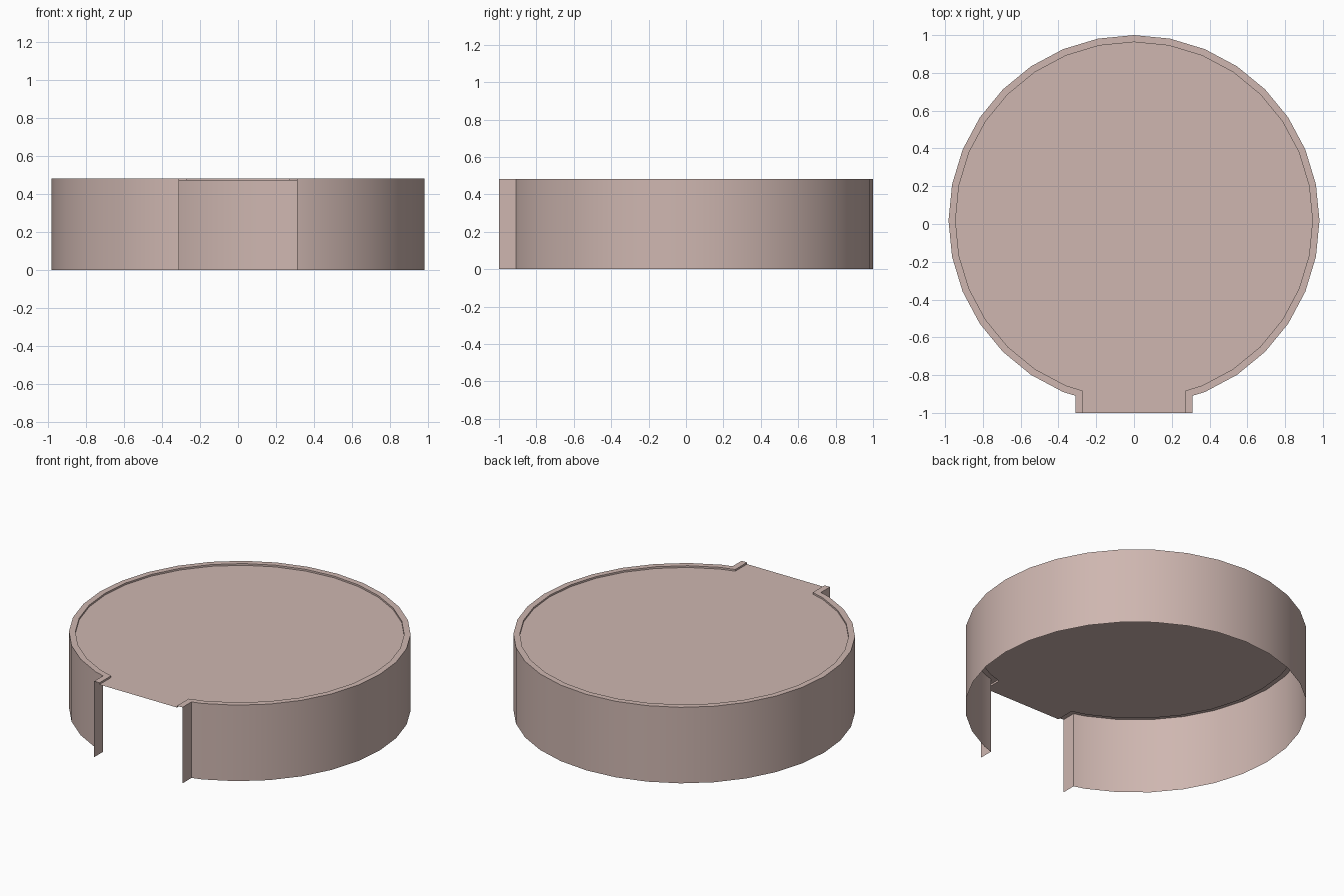
import bpy, bmesh, math

if "Cube" in bpy.data.objects:
    bpy.data.objects.remove(bpy.data.objects["Cube"])

TOP, FLOOR = 0.482, 0.471      # rim height, recessed panel height
CY, FRONT = 0.018, -1.0        # circle centre, front end of the opening
SEG = 32

mat = bpy.data.materials.new("dusty pink")
mat.diffuse_color = (0.62, 0.47, 0.435, 1)
mat.use_nodes = True
mat.node_tree.nodes["Principled BSDF"].inputs["Base Color"].default_value = mat.diffuse_color


def outline(r, half):
    """Open loop: right front corner, round the back, to the left front corner."""
    step = 2 * math.pi / SEG
    # circle points, measured from -y, leaving out those in the opening
    arc = [(r * math.sin(k * step), CY - r * math.cos(k * step)) for k in range(2, SEG - 1)]
    # where the jamb line cuts the facet beside the opening
    ax, ay = arc[0]
    bx, by = r * math.sin(step), CY - r * math.cos(step)
    y = ay + (by - ay) * (ax - half) / (ax - bx)
    return [(half, FRONT), (half, y)] + arc + [(-half, y), (-half, FRONT)]


def make(name, build):
    bm = bmesh.new()
    build(bm)
    me = bpy.data.meshes.new(name)
    bm.to_mesh(me)
    bm.free()
    me.materials.append(mat)
    ob = bpy.data.objects.new(name, me)
    bpy.context.collection.objects.link(ob)
    bpy.context.view_layer.objects.active = ob
    ob.select_set(True)
    bpy.ops.object.shade_smooth_by_angle(angle=math.radians(30))
    ob.select_set(False)


outer = outline(0.982, 0.31)
inner = outline(0.945, 0.272)


# outer wall, rim and lip as one folded sheet
def shell(bm):
    rows = [(outer, 0), (outer, TOP), (inner, TOP), (inner, FLOOR)]
    grid = [[bm.verts.new((x, y, z)) for x, y in pts] for pts, z in rows]
    for a, b in zip(grid, grid[1:]):
        for i in range(len(a) - 1):
            bm.faces.new((a[i], a[i + 1], b[i + 1], b[i]))


# recessed top panel
def panel(bm):
    bm.faces.new([bm.verts.new((x, y, FLOOR)) for x, y in inner])


make("wall_and_rim", shell)
make("top_panel", panel)
